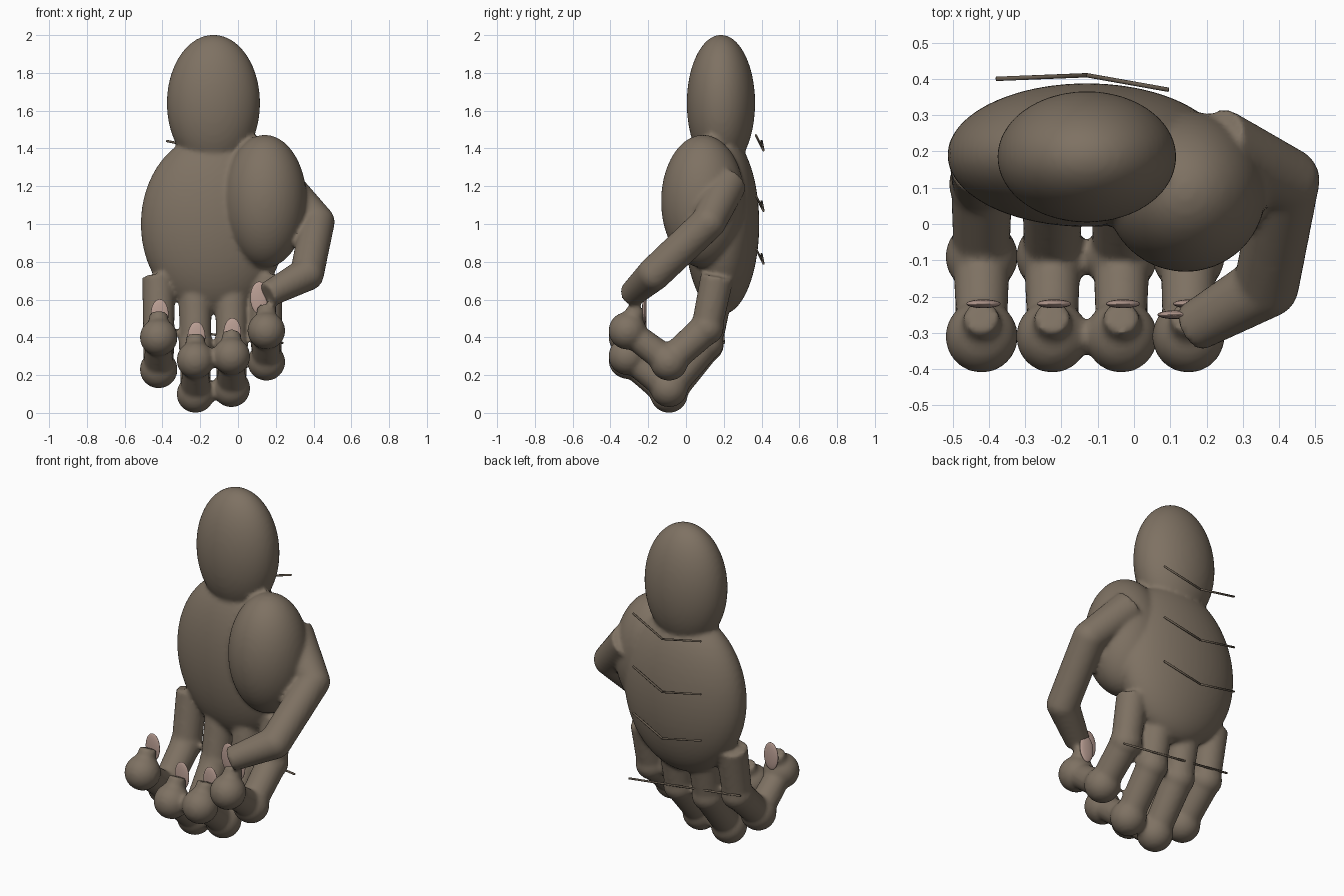
import bpy, bmesh, math
from mathutils import Vector, Matrix

if "Cube" in bpy.data.objects:
    bpy.data.objects.remove(bpy.data.objects["Cube"])


def material(name, rgb):
    m = bpy.data.materials.new(name)
    m.diffuse_color = (*rgb, 1)
    m.use_nodes = True
    m.node_tree.nodes["Principled BSDF"].inputs["Base Color"].default_value = m.diffuse_color
    return m


SKIN = material("grey brown skin", (0.21, 0.167, 0.124))
NAIL = material("pale pink nail", (0.50, 0.35, 0.30))
LINE = material("dark brown line", (0.14, 0.11, 0.08))


def ball(bm, c, r):
    """Ellipsoid with centre c and radii r (number or triple)."""
    r = (r, r, r) if isinstance(r, (int, float)) else r
    mat = Matrix.Translation(c) @ Matrix.Diagonal((*r, 1))
    bmesh.ops.create_uvsphere(bm, u_segments=48, v_segments=32, radius=1, matrix=mat)


def tube(bm, a, b, ra, rb, segments=32):
    """Closed tapered tube from a to b."""
    a, b = Vector(a), Vector(b)
    d = b - a
    mat = Matrix.Translation((a + b) / 2) @ d.to_track_quat('Z', 'Y').to_matrix().to_4x4()
    bmesh.ops.create_cone(bm, cap_ends=True, segments=segments, radius1=ra,
                          radius2=rb, depth=d.length, matrix=mat)


def finish(bm, name, mat, smooth=True):
    me = bpy.data.meshes.new(name)
    bm.to_mesh(me)
    bm.free()
    me.materials.append(mat)
    for p in me.polygons:
        p.use_smooth = smooth
    ob = bpy.data.objects.new(name, me)
    bpy.context.collection.objects.link(ob)
    return ob


hand = bmesh.new()

# Palm, wrist and the fleshy base of the thumb
ball(hand, (-0.13, 0.19, 1.0), (0.385, 0.198, 0.48))
ball(hand, (-0.13, 0.185, 1.64), (0.247, 0.181, 0.362))
ball(hand, (0.142, 0.09, 1.12), (0.222, 0.222, 0.352))

# Thumb
thumb = [((0.22, 0.22, 1.22), 0.105), ((0.42, 0.12, 1.01), 0.092),
         ((0.365, -0.17, 0.735), 0.09), ((0.155, -0.29, 0.625), 0.068)]
for (a, ra), (b, rb) in zip(thumb, thumb[1:]):
    tube(hand, a, b, ra, rb)
for c, r in thumb[1:3]:
    ball(hand, c, r)

# Fingers: x, base height, first joint height, low knuckle height, tip height
fingers = [(-0.42, 0.72, 0.42, 0.23, 0.40),
           (-0.225, 0.66, 0.36, 0.10, 0.28),
           (-0.035, 0.66, 0.37, 0.13, 0.30),
           (0.15, 0.72, 0.45, 0.27, 0.435)]
for x, zb, zj, zk, zt in fingers:
    base, joint = (x, 0.165, zb), (x, 0.11, zj)
    knuckle, tip, end = (x, -0.09, zk), (x, -0.31, zt), (x, -0.255, zt + 0.125)
    tube(hand, base, joint, 0.088, 0.082)
    ball(hand, joint, 0.09)
    tube(hand, joint, knuckle, 0.085, 0.078)
    ball(hand, knuckle, 0.1)
    tube(hand, knuckle, tip, 0.078, 0.07)
    ball(hand, tip, 0.1)
    tube(hand, tip, end, 0.065, 0.048)

ob = finish(hand, "hand", SKIN)
rm = ob.modifiers.new("merge", 'REMESH')
rm.mode = 'VOXEL'
rm.voxel_size = 0.013
rm.use_smooth_shade = True
sm = ob.modifiers.new("soften", 'SMOOTH')
sm.factor = 0.5
sm.iterations = 5

# Nails: thin upright ovals
nails = [("finger_nail_%d" % (i + 1), (f[0] + 0.005, -0.22, f[4] + 0.12), 0.082)
         for i, f in enumerate(fingers)]
nails.append(("thumb_nail", (0.112, -0.25, 0.61), 0.085))
for name, c, h in nails:
    bm = bmesh.new()
    ball(bm, c, (0.047, 0.012, h))
    finish(bm, name, NAIL)

# Bent rods across the back of the hand
for i, z in enumerate((1.39, 1.07, 0.79)):
    bm = bmesh.new()
    left, mid, right = (-0.38, 0.40, z + 0.05), (-0.13, 0.41, z), (0.095, 0.37, z + 0.08)
    tube(bm, left, mid, 0.006, 0.006, 8)
    tube(bm, mid, right, 0.006, 0.006, 8)
    finish(bm, "back_line_%d" % (i + 1), LINE)

# Straight rod along the finger joints
bm = bmesh.new()
tube(bm, (0.24, 0.2, 0.37), (-0.5, 0.195, 0.46), 0.006, 0.006, 8)
finish(bm, "finger_line", LINE)
